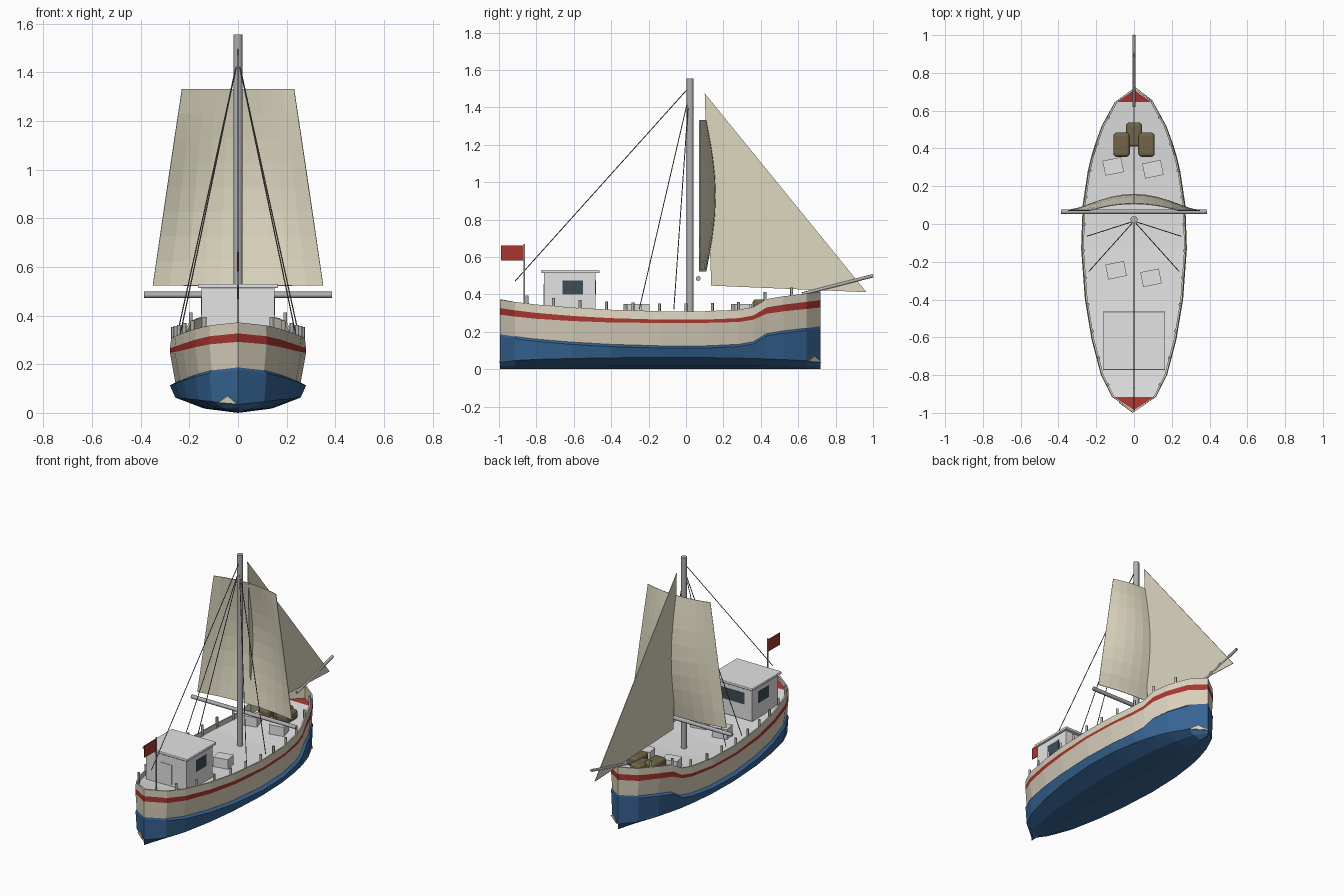
import bpy, bmesh, math
from mathutils import Vector

old = bpy.data.objects.get("Cube")
if old:
    bpy.data.objects.remove(old, do_unlink=True)


def material(name, r, g, b):
    m = bpy.data.materials.new(name)
    m.use_nodes = True
    m.diffuse_color = (r, g, b, 1)
    m.node_tree.nodes["Principled BSDF"].inputs["Base Color"].default_value = (r, g, b, 1)
    return m


CREAM = material("hull cream", .71, .64, .51)
SAIL = material("sail cream", .73, .69, .53)
BLUE = material("hull blue", .038, .13, .3)
RED = material("red", .4, .037, .03)
PALE = material("pale grey", .77, .77, .77)
GREY = material("spar grey", .43, .43, .44)
ROPE = material("rope grey", .16, .16, .17)
BROWN = material("sack brown", .17, .13, .065)
GLASS = material("window glass", .05, .075, .09)


def finish(name, bm, *mats):
    bmesh.ops.recalc_face_normals(bm, faces=bm.faces)
    me = bpy.data.meshes.new(name)
    bm.to_mesh(me)
    bm.free()
    for m in mats:
        me.materials.append(m)
    ob = bpy.data.objects.new(name, me)
    bpy.context.collection.objects.link(ob)
    return ob


def box(name, center, size, mat, turn=0, bevel=0):
    bm = bmesh.new()
    bmesh.ops.create_cube(bm, size=1)
    bmesh.ops.scale(bm, vec=size, verts=bm.verts)
    ob = finish(name, bm, mat)
    ob.location = center
    ob.rotation_euler.z = turn
    if bevel:
        mod = ob.modifiers.new("soft edges", "BEVEL")
        mod.width = bevel
        mod.segments = 3
    return ob


def rod(name, a, b, radius, mat, sides=8):
    a, b = Vector(a), Vector(b)
    bm = bmesh.new()
    bmesh.ops.create_cone(bm, cap_ends=True, segments=sides, radius1=radius,
                          radius2=radius, depth=(b - a).length)
    ob = finish(name, bm, mat)
    ob.location = (a + b) / 2
    ob.rotation_euler = (b - a).to_track_quat("Z", "Y").to_euler()
    for p in ob.data.polygons:
        p.use_smooth = len(p.vertices) == 4 and sides > 6
    ob.data.set_sharp_from_angle(angle=math.radians(50))
    return ob


def sheet(name, points, mat, thick=.004):
    bm = bmesh.new()
    bm.faces.new([bm.verts.new(p) for p in points])
    ob = finish(name, bm, mat)
    mod = ob.modifiers.new("thickness", "SOLIDIFY")
    mod.thickness = thick
    mod.offset = 0
    return ob


# Hull stations: position along the keel, half width, rail height
STATIONS = [(-.995, 0, .372), (-.915, .117, .36), (-.8, .175, .346), (-.61, .225, .33),
            (-.4, .26, .318), (-.13, .28, .31), (.1, .272, .31), (.28, .245, .318),
            (.36, .226, .332), (.43, .204, .375), (.52, .171, .39), (.645, .102, .405),
            (.72, 0, .415)]


def at(y):
    for (y0, w0, s0), (y1, w1, s1) in zip(STATIONS, STATIONS[1:]):
        if y0 <= y <= y1:
            t = (y - y0) / (y1 - y0)
            return w0 + t * (w1 - w0), s0 + t * (s1 - s0)


def section(y, w, s):
    inner = max(w - .014, 0)
    yi = y if w else y - math.copysign(.014, y)
    band = .06 + .02 * abs(y) + (.01 if y > .4 else 0)
    deck = s - .03 if y < .3 else .288 + .1 * (y - .28)
    half = [(0, y, 0), (.5 * w, y, .018), (.92 * w, y, .035 + .1 * w), (w, y, s - .197),
            (.92 * w, y, s - .185), (w, y, s - band), (w, y, s - .045), (.98 * w, y, s),
            (inner, yi, s), (inner, yi, deck), (0, yi, deck)]
    return half + [(-x, b, z) for x, b, z in half[-2:0:-1]]


bm = bmesh.new()
rings = [[bm.verts.new(p) for p in section(*st)] for st in STATIONS]
count = len(rings[0])
for k, (r0, r1) in enumerate(zip(rings, rings[1:])):
    for i in range(count):
        j = (i + 1) % count
        f = bm.faces.new((r0[i], r0[j], r1[j], r1[i]))
        strip = min(i, count - 1 - i)
        if strip < 4:
            f.material_index = 1
        elif strip == 5:
            f.material_index = 2
        elif strip == 9:
            f.material_index = 2 if k in (0, len(rings) - 2) else 3
bmesh.ops.remove_doubles(bm, verts=bm.verts, dist=.0005)
finish("hull", bm, CREAM, BLUE, RED, PALE)

# Small pale patches low on the stem and stern
for name, side, tip, nxt, reach in (("bow_patch", 1, STATIONS[-1], STATIONS[-2], 1),
                                    ("stern_patch", -1, STATIONS[0], STATIONS[1], .7)):
    pts = []
    for t, z in ((0, .036), (.5, .07), (1, .042)):
        y = tip[0] + t * reach * (nxt[0] - tip[0]) + side * .005
        pts.append((side * (t * reach * nxt[1] * .95 + .003), y, z))
    sheet(name, pts, CREAM)

# Rail posts
for side, label in ((1, "left"), (-1, "right")):
    for n in range(11):
        y = -.85 + n * .1415
        w, s = at(y)
        x = side * (w - .012)
        rod(f"rail_post_{label}_{n}", (x, y, s - .03), (x, y, s + .042), .008, GREY)

# Cabin with roof, windows and door
box("cabin", (0, -.622, .41), (.3, .275, .22), PALE)
box("cabin_roof", (0, -.618, .522), (.33, .31, .017), PALE, bevel=.004)
for side, label in ((1, "left"), (-1, "right")):
    box(f"cabin_window_{label}", (side * .15, -.605, .438), (.006, .11, .075), GLASS)
box("cabin_window_forward", (0, -.485, .438), (.19, .006, .075), GLASS)
box("cabin_door", (0, -.76, .39), (.085, .006, .13), PALE)

# Crates and sacks on deck
for n, (x, y) in enumerate(((-.11, .305), (.1, .29), (-.095, -.245), (.09, -.285))):
    box(f"crate_{n}", (x, y, .313), (.1, .08, .072), PALE, turn=.2)
for n, (x, y, z) in enumerate(((-.066, .42, .342), (.066, .42, .342), (0, .473, .33))):
    box(f"sack_{n}", (x, y, z), (.087, .128, .064), BROWN, bevel=.018)

# Mast, yard and bowsprit
rod("mast", (0, .022, .27), (0, .022, 1.555), .019, GREY, 12)
rod("yard", (-.387, .065, .485), (.387, .065, .485), .013, GREY)
rod("bowsprit", (0, .62, .402), (0, 1, .5), .009, GREY)

# Rigging
rod("backstay", (0, .01, 1.5), (0, -.915, .47), .0025, ROPE, 6)
for side, label in ((1, "left"), (-1, "right")):
    for n, y in enumerate((-.25, -.065)):
        x = side * (.238 + .012 * n)
        rod(f"shroud_{label}_{n}", (0, .015, 1.46), (x, y, .32), .0025, ROPE, 6)

# Billowing square sail
bm = bmesh.new()
bmesh.ops.create_grid(bm, x_segments=10, y_segments=8, size=1)
for v in bm.verts:
    u, h = v.co.x, (v.co.y + 1) / 2
    belly = (.035 + .05 * math.sin(math.pi * h)) * (1 - u * u)
    v.co = (u * (.35 - .12 * h), .07 + belly, .523 + .808 * h)
sail = finish("square_sail", bm, SAIL)
sail.modifiers.new("thickness", "SOLIDIFY").thickness = .004

# Jib, flag and flagpole
sheet("jib", [(0, .1, 1.475), (0, .135, .447), (0, .965, .412)], SAIL)
rod("flagpole", (0, -.865, .32), (0, -.865, .67), .005, GREY)
sheet("flag", [(0, -.868, .582), (0, -.99, .582), (0, -.99, .662), (0, -.868, .662)], RED)
